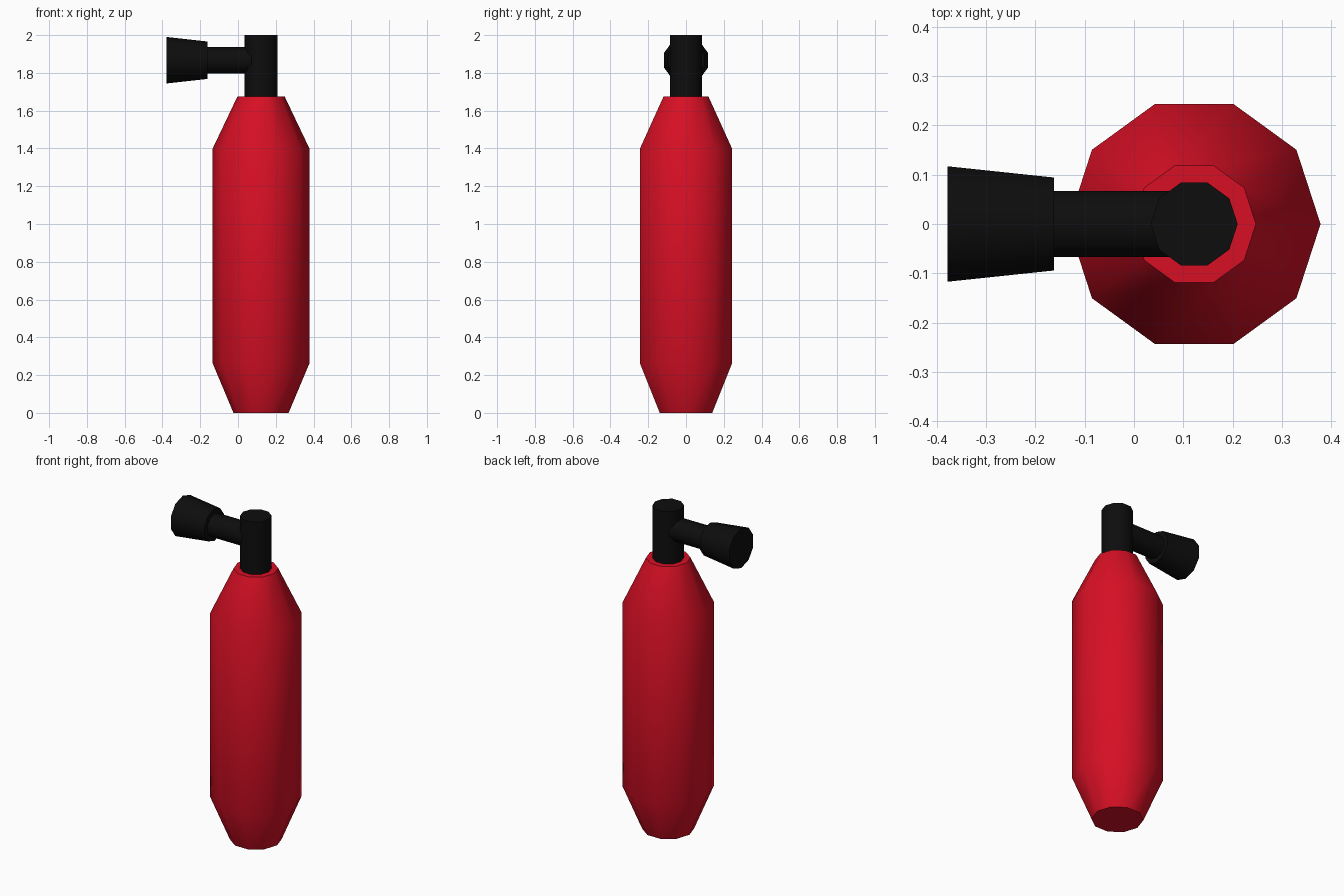
import bpy
import bmesh
from math import cos, sin, pi, radians
from mathutils import Matrix, Vector

cube = bpy.data.objects.get("Cube")
if cube:
    bpy.data.objects.remove(cube, do_unlink=True)

SIDES = 10
AXIS_X = 0.122      # centre line of the tank and valve
HORN_Z = 1.867      # centre line of the outlet


def material(name, colour):
    mat = bpy.data.materials.new(name)
    mat.use_nodes = True
    mat.diffuse_color = colour
    mat.node_tree.nodes["Principled BSDF"].inputs["Base Color"].default_value = colour
    return mat


def lathe(name, profile, mat, matrix):
    """Closed solid from (radius, height) rings around local z."""
    bm = bmesh.new()
    rings = []
    for r, h in profile:
        angles = [2 * pi * i / SIDES for i in range(SIDES)]
        rings.append([bm.verts.new(matrix @ Vector((r * cos(a), r * sin(a), h)))
                      for a in angles])
    for low, high in zip(rings, rings[1:]):
        for i in range(SIDES):
            j = (i + 1) % SIDES
            bm.faces.new((low[i], low[j], high[j], high[i]))
    bm.faces.new(rings[0][::-1])
    bm.faces.new(rings[-1])
    bmesh.ops.recalc_face_normals(bm, faces=bm.faces)
    mesh = bpy.data.meshes.new(name)
    bm.to_mesh(mesh)
    bm.free()
    mesh.materials.append(mat)
    obj = bpy.data.objects.new(name, mesh)
    bpy.context.collection.objects.link(obj)
    bpy.ops.object.select_all(action="DESELECT")
    obj.select_set(True)
    bpy.context.view_layer.objects.active = obj
    bpy.ops.object.shade_smooth_by_angle(angle=radians(40))
    return obj


red = material("tank red", (0.68, 0.005, 0.018, 1))
black = material("rubber black", (0.004, 0.004, 0.004, 1))

upright = Matrix.Translation((AXIS_X, 0, 0))
# Local z points towards -x for the outlet parts
sideways = Matrix.Translation((AXIS_X, 0, HORN_Z)) @ Matrix.Rotation(-pi / 2, 4, "Y")

# Tank and valve
lathe("tank", [(0.146, 0), (0.256, 0.262), (0.256, 1.4), (0.125, 1.675)], red, upright)
lathe("valve_neck", [(0.088, 1.66), (0.088, 2.0)], black, upright)

# Outlet pipe and flared horn
lathe("outlet_pipe", [(0.07, 0), (0.07, 0.29)], black, sideways)
lathe("horn", [(0.099, 0.284), (0.123, 0.5)], black, sideways)
